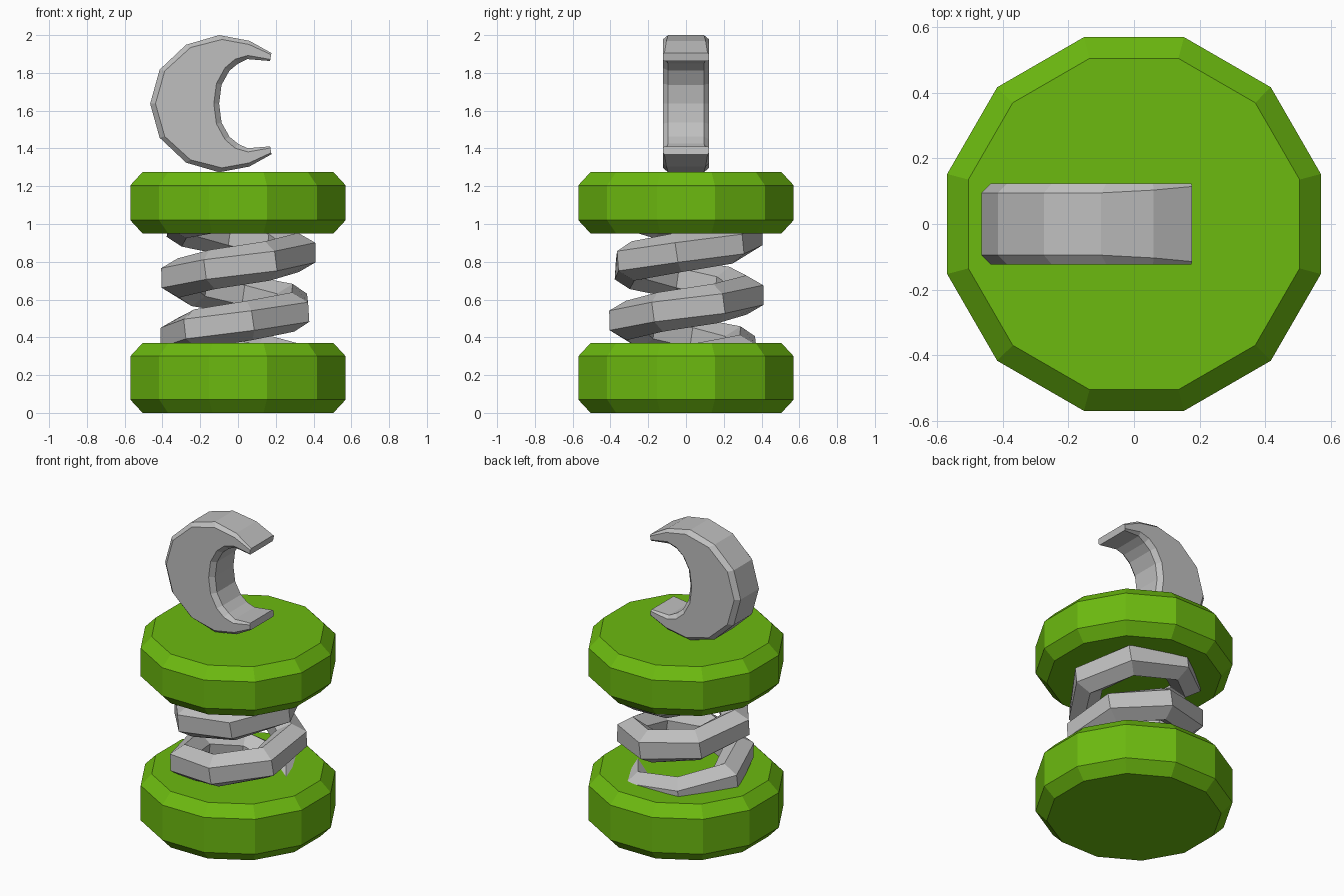
import bpy
import bmesh
from math import cos, sin, pi, radians, hypot
from mathutils import Vector

cube = bpy.data.objects.get("Cube")
if cube:
    bpy.data.objects.remove(cube, do_unlink=True)


def make_material(name, color):
    mat = bpy.data.materials.new(name)
    mat.use_nodes = True
    mat.diffuse_color = color
    mat.node_tree.nodes["Principled BSDF"].inputs["Base Color"].default_value = color
    return mat


green = make_material("lime green", (0.15, 0.49, 0.005, 1))
grey = make_material("light grey", (0.52, 0.52, 0.52, 1))


def loft(name, rings, mat):
    """Skin equal-sized rings of points and cap both ends."""
    bm = bmesh.new()
    loops = [[bm.verts.new(p) for p in ring] for ring in rings]
    n = len(loops[0])
    for a, b in zip(loops, loops[1:]):
        for i in range(n):
            j = (i + 1) % n
            bm.faces.new((a[i], a[j], b[j], b[i]))
    bm.faces.new(loops[0])
    bm.faces.new(loops[-1])
    bmesh.ops.recalc_face_normals(bm, faces=bm.faces)
    mesh = bpy.data.meshes.new(name)
    bm.to_mesh(mesh)
    bm.free()
    mesh.materials.append(mat)
    obj = bpy.data.objects.new(name, mesh)
    bpy.context.collection.objects.link(obj)
    return obj


# Chamfered twelve-sided discs
def disc(name, bottom, top):
    def ring(r, z):
        angles = [radians(15 + 30 * k) for k in range(12)]
        return [(r * cos(a), r * sin(a), z) for a in angles]
    profile = [(0.523, bottom), (0.59, bottom + 0.07), (0.59, top - 0.07), (0.523, top)]
    loft(name, [ring(r, z) for r, z in profile], green)


disc("lower_disc", 0, 0.37)
disc("upper_disc", 0.95, 1.275)

# Coarse coil spring with a hexagonal section
COIL, TUBE, PITCH = 0.322, 0.105, 0.30
rings = []
for k in range(-7, 12):
    deg = 29 + 54 * k
    a = radians(deg)
    out = Vector((cos(a), sin(a), 0))
    tangent = Vector((-sin(a) * COIL, cos(a) * COIL, PITCH / (2 * pi))).normalized()
    up = out.cross(tangent)
    centre = out * COIL + Vector((0, 0, 0.555 + PITCH * deg / 360))
    rings.append([centre + TUBE * (cos(t) * out + sin(t) * up)
                  for t in (pi / 6 + pi / 3 * i for i in range(6))])
loft("coil_spring", rings, grey)

# Crescent hook: outer and inner outline of the upper half, mirrored downwards
MID = 1.637
outer = [(-0.465, 0), (-0.415, 0.18), (-0.275, 0.312), (-0.1, 0.363), (0.06, 0.333), (0.177, 0.268)]
inner = [(-0.10, 0), (-0.087, 0.10), (-0.045, 0.175), (0.0, 0.212), (0.05, 0.236), (0.17, 0.226)]
pairs = list(zip(outer, inner))
pairs = [((a, -b), (c, -d)) for (a, b), (c, d) in pairs[:0:-1]] + pairs
rings = []
for (ox, oz), (ix, iz) in pairs:
    width = hypot(ix - ox, iz - oz)
    f = min(0.028, width * 0.2) / width
    side = 0.123
    rim = side - min(0.028, width * 0.2)
    ring = []
    for t, y in ((0, -rim), (f, -side), (1 - f, -side), (1, -rim),
                 (1, rim), (1 - f, side), (f, side), (0, rim)):
        ring.append((ox + (ix - ox) * t, y, MID + oz + (iz - oz) * t))
    rings.append(ring)
loft("crescent_hook", rings, grey)
